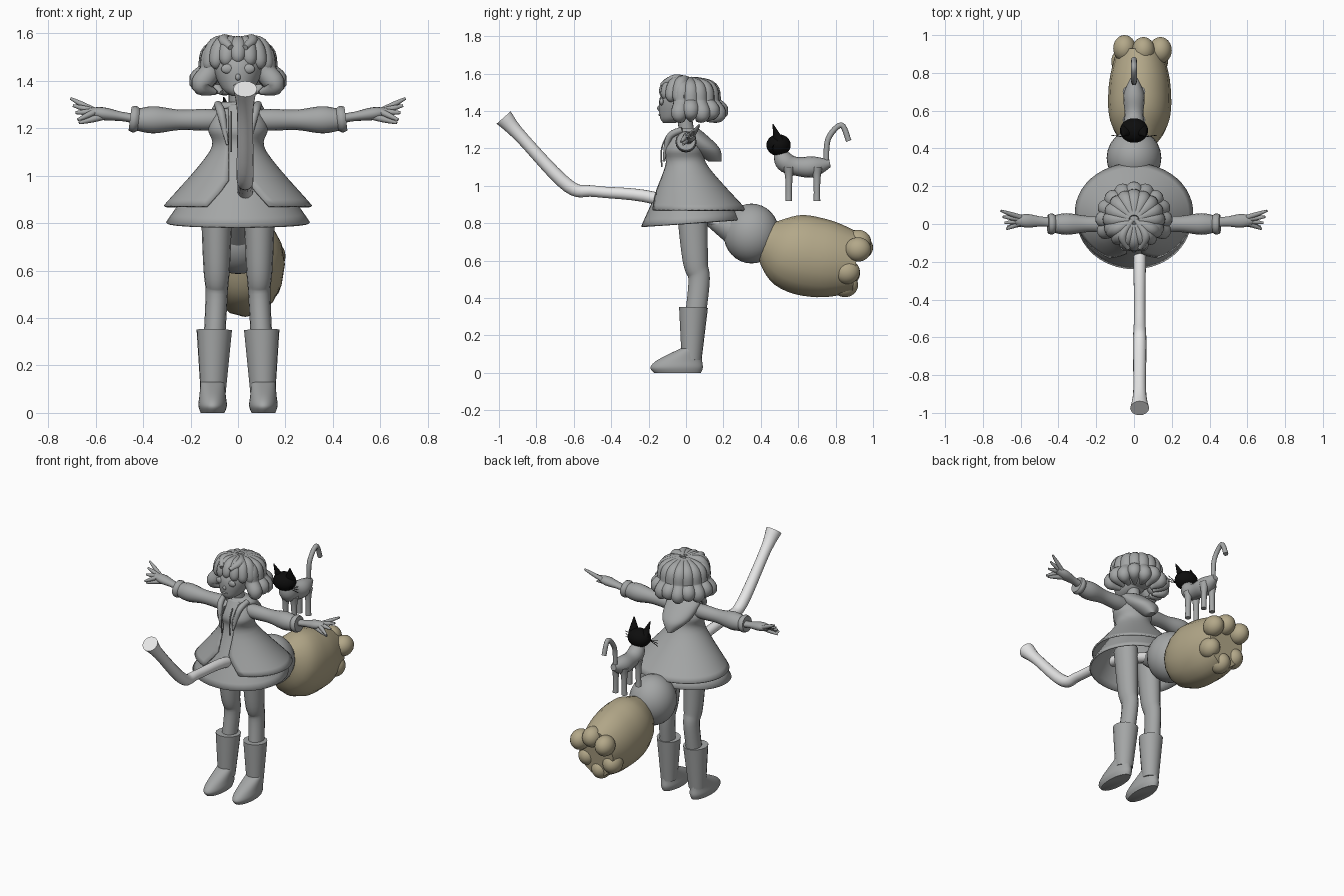
import bpy, bmesh, math
from mathutils import Vector, Matrix, Quaternion

cube = bpy.data.objects.get("Cube")
if cube:
    bpy.data.objects.remove(cube, do_unlink=True)


def material(name, color):
    mat = bpy.data.materials.new(name)
    mat.use_nodes = True
    mat.diffuse_color = (*color, 1)
    for node in mat.node_tree.nodes:
        if node.type == 'BSDF_PRINCIPLED':
            node.inputs["Base Color"].default_value = (*color, 1)
            node.inputs["Roughness"].default_value = .7
    return mat


GREY = material("clay grey", (.37, .38, .38))
PALE = material("pale handle", (.8, .8, .8))
STRAW = material("straw tan", (.45, .39, .25))
BLACK = material("cat black", (.004, .004, .004))


def finish(name, bm, mat, mirror=False, shell=0):
    """Turn the mesh into an object with soft faces and crisp corners."""
    bmesh.ops.recalc_face_normals(bm, faces=bm.faces)
    for face in bm.faces:
        face.smooth = True
    for edge in bm.edges:
        edge.smooth = edge.calc_face_angle(0) < 1
    mesh = bpy.data.meshes.new(name)
    bm.to_mesh(mesh)
    bm.free()
    mesh.materials.append(mat)
    obj = bpy.data.objects.new(name, mesh)
    bpy.context.collection.objects.link(obj)
    if mirror:
        obj.modifiers.new("mirror", 'MIRROR').use_mirror_merge = False
    if shell:
        solid = obj.modifiers.new("thickness", 'SOLIDIFY')
        solid.thickness = shell
        solid.offset = 0


def sample(knots, t):
    """Smooth curve through evenly spaced knots, which may be numbers or vectors."""
    last = len(knots) - 1
    span = t * last
    i = min(int(span), last - 1)
    f = span - i
    a, b, c, d = (knots[min(max(i + step, 0), last)] for step in (-1, 0, 1, 2))
    return b + f * ((c - a) + f * (2 * a - 5 * b + 4 * c - d + f * (3 * (b - c) + d - a))) / 2


def skin(bm, rings, closed=True, caps=True):
    """Bridge successive vertex rings with quads."""
    for low, high in zip(rings, rings[1:]):
        count = len(low)
        for i in range(count if closed else count - 1):
            j = (i + 1) % count
            bm.faces.new((low[i], low[j], high[j], high[i]))
    if caps:
        bm.faces.new(rings[0])
        bm.faces.new(rings[-1])


def stack(name, rows, centre=0, tilt=0, opening=None, shell=0, mirror=False):
    """Oval slices (height, half width, front, back), optionally parted at the front."""
    bm = bmesh.new()
    knots = [Vector(row) for row in rows]
    steps = 6 * (len(rows) - 1)
    sides = 40
    rings = []
    for s in range(steps + 1):
        z, half, front, back = sample(knots, s / steps)
        start = math.asin(opening(z) / half) if opening else 0
        ring = []
        for i in range(sides + bool(opening)):
            a = start + (math.tau - 2 * start) * i / sides
            y = -(back - front) / 2 * math.cos(a)
            drop = tilt * y * s / steps
            ring.append(bm.verts.new((centre + half * math.sin(a), y + (front + back) / 2, z + drop)))
        rings.append(ring)
    skin(bm, rings, closed=not opening, caps=not shell)
    finish(name, bm, GREY, mirror, shell)


def tube(name, path, widths, mat=GREY, x=0, flat=(1, 1), mirror=False):
    """Limb through (x, y, z) points, or (y, z) points in the plane at x."""
    bm = bmesh.new()
    knots = [Vector(p if len(p) == 3 else (x, *p)) for p in path]
    steps = 6 * max(len(path), len(widths)) - 6
    sides = 16
    centres = [sample(knots, s / steps) for s in range(steps + 1)]
    rings, turn, last = [], None, None
    for s, centre in enumerate(centres):
        along = (centres[min(s + 1, steps)] - centres[max(s - 1, 0)]).normalized()
        turn = last.rotation_difference(along) @ turn if last else along.to_track_quat('Z', 'Y')
        last = along
        radius = sample(widths, s / steps)
        ring = []
        for k in range(sides):
            a = math.tau * k / sides
            spoke = Vector((flat[0] * math.cos(a), flat[1] * math.sin(a), 0))
            ring.append(bm.verts.new(centre + turn @ spoke * radius))
        rings.append(ring)
    skin(bm, rings)
    finish(name, bm, mat, mirror)


def ball(name, centre, size, mat=GREY, mirror=False):
    bm = bmesh.new()
    place = Matrix.Translation(centre) @ Matrix.Diagonal((*size, 1))
    bmesh.ops.create_uvsphere(bm, u_segments=24, v_segments=16, radius=1, matrix=place)
    finish(name, bm, mat, mirror)


def lock(name, angle, path, widths):
    """Hair lock along (radius, height) points, swept out from the crown."""
    tube(name, [(r * math.sin(angle), .02 - r * math.cos(angle), z) for r, z in path], widths)


# Head and face
stack("head", [(1.335, .025, -.12, -.06), (1.37, .07, -.14, .03), (1.47, .11, -.14, .12), (1.56, .08, -.08, .1)])
tube("neck", [(.01, 1.25), (-.01, 1.38)], [.04])
ball("eye", (.045, -.13, 1.45), (.026, .012, .02), mirror=True)
ball("nose", (0, -.14, 1.415), (.012, .014, .015))
ball("lips", (0, -.137, 1.38), (.02, .01, .007))
tube("ear", [(.09, -.02, 1.42), (.16, -.01, 1.485)], [.02, .025, .003], flat=(.5, 1), mirror=True)

# Hair
ball("hair_cap", (0, .025, 1.475), (.125, .13, .1))
back_locks = 11
for k in range(back_locks):
    flip = 1.38 + .015 * (k % 2)
    lock("back_lock", math.radians(70 + 22 * k),
         [(.02, 1.565), (.11, 1.52), (.125, 1.44), (.165, flip), (.1, 1.35)], [.02, .042, .045, .042, .01])
for k in range(-3, 4):
    end = 1.5 - .01 * abs(k)
    lock("fringe_lock", k * math.radians(21), [(.02, 1.57), (.1, 1.55), (.135, end), (.12, end - .03)],
         [.015, .036, .03, .006])
tube("crown_curl", [(.01, .02, 1.57), (.06, -.06, 1.57), (.03, -.13, 1.54)], [.012, .025, .012], mirror=True)

# Dress, open coat and hood
stack("dress", [(1.3, .05, -.05, .05), (1.2, .1, -.1, .08), (1.1, .1, -.1, .1), (.8, .3, -.235, .29)],
      tilt=.07, shell=.01)
stack("coat", [(1.28, .08, -.06, .06), (1.2, .12, -.12, .09), (1.1, .115, -.115, .115), (.87, .31, -.2, .32)],
      opening=lambda z: .04 + max(0, .97 - z) * .9, shell=.01)
stack("hood", [(1.13, .02, .12, .19), (1.2, .09, .02, .18), (1.28, .11, -.05, .1), (1.31, .08, -.04, .06)])
tube("lapel", [(.085, -.02, 1.3), (.07, -.09, 1.26), (.045, -.12, 1.13)], [.016, .018, .005], mirror=True)
tube("drawstring", [(.03, -.1, 1.27), (.03, -.13, 1.2), (.03, -.13, 1.1)], [.004], mirror=True)

# Arms, cuffs and hands
tube("sleeve", [(.06, 0, 1.235), (.43, 0, 1.235)], [.04, .046, .043, .057, .045], mirror=True)
tube("cuff", [(.415, 0, 1.235), (.455, 0, 1.24)], [.045, .056, .05], mirror=True)
tube("palm", [(.43, .01, 1.24), (.63, .02, 1.27)], [.028, .026, .036, .02], flat=(1, .75), mirror=True)
for k in range(4):
    tip = Vector((.705 - .01 * k, .07 - .032 * k, 1.325 - .03 * k))
    knuckle = Vector((.6, .035 - .01 * k, 1.27))
    tube("finger", [knuckle, tip], [.014, .012, .006], mirror=True)
tube("thumb", [(.55, .01, 1.255), (.67, -.015, 1.222)], [.016, .014, .006], mirror=True)

# Legs and tall boots
tube("leg", [(.09, .03, .9), (.09, .05, .6), (.09, .07, .5), (.1, .05, .3)], [.075, .055, .05],
     flat=(.9, 1.1), mirror=True)
tube("boot_shaft", [(.1, .04, .35), (.105, .03, .07)], [.078, .054], flat=(.95, 1), mirror=True)
stack("boot_foot", [(0, .05, -.17, .08), (.03, .06, -.19, .09), (.07, .056, -.15, .085), (.13, .05, -.03, .08)],
      centre=.107, mirror=True)

# Broom
tube("broom_handle", [(-.975, 1.365), (-.88, 1.26), (-.63, 1), (-.48, .97), (-.17, .935), (.2, .8)],
     [.05, .034, .036, .03, .033, .033], PALE, x=.03)
tube("broom_neck", [(.12, .83), (.35, .74)], [.04, .13])
ball("broom_binding", (0, .35, .745), (.145, .15, .16))
tube("broom_brush", [(.42, .71), (.63, .63), (.91, .59)], [.1, .2, .21, .16], STRAW, x=.03, flat=(.78, 1))
for x, y, z in [(-.05, .93, .67), (.05, .92, .7), (.14, .92, .66), (.12, .86, .54), (.03, .85, .47), (-.06, .86, .53)]:
    ball("brush_tuft", (x, y, z), (.06, .07, .065), STRAW)

# Cat
tube("cat_body", [(.5, 1.19), (.54, 1.12), (.65, 1.1), (.77, 1.12)], [.03, .052, .05, .055, .02])
for y in (.55, .7):
    tube("cat_leg", [(.03, y, 1.1), (.033, y, .92)], [.03, .02, .017, .018], mirror=True)
tube("cat_tail", [(.75, 1.12), (.76, 1.25), (.83, 1.325), (.87, 1.24)], [.015])
ball("cat_head", (0, .495, 1.218), (.075, .065, .058), BLACK)
tube("cat_ear", [(.04, .495, 1.24), (.06, .465, 1.33)], [.036, .003], BLACK, flat=(1, .7), mirror=True)
for rise in (-.02, 0, .02):
    tube("whisker", [(.05, .46, 1.2), (.12, .47, 1.2 + rise)], [.002], BLACK, mirror=True)
